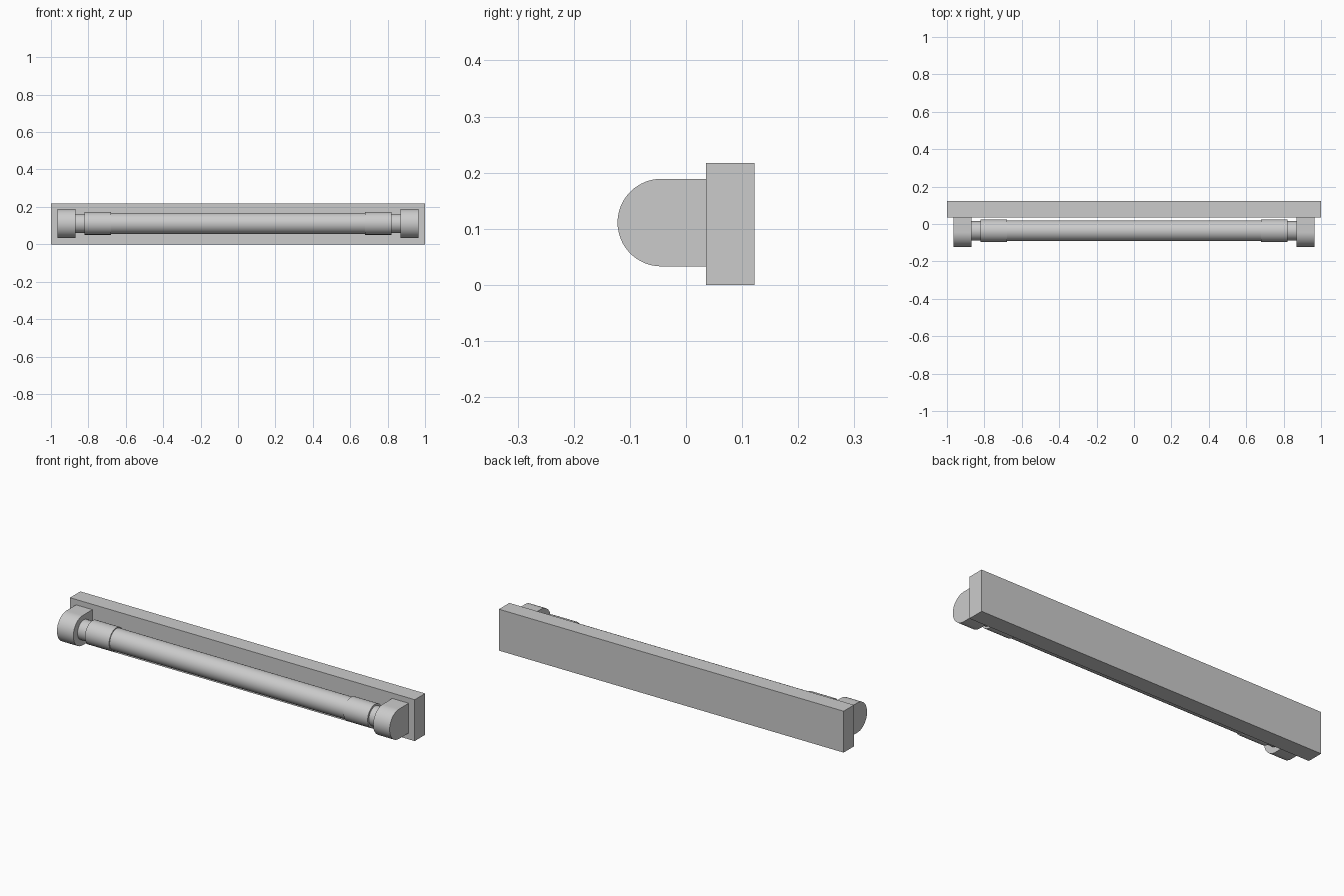
import bpy, bmesh, math

if "Cube" in bpy.data.objects:
    bpy.data.objects.remove(bpy.data.objects["Cube"])

AXIS_Y, AXIS_Z = -0.036, 0.112   # lamp tube axis


def finish(name, bm, smooth=False):
    bmesh.ops.recalc_face_normals(bm, faces=bm.faces)
    mesh = bpy.data.meshes.new(name)
    bm.to_mesh(mesh)
    bm.free()
    obj = bpy.data.objects.new(name, mesh)
    bpy.context.collection.objects.link(obj)
    if smooth:
        bpy.ops.object.select_all(action='DESELECT')
        obj.select_set(True)
        bpy.context.view_layer.objects.active = obj
        bpy.ops.object.shade_smooth_by_angle(angle=math.radians(30))
    return obj


def prism_x(name, points, x0, x1):
    """Extrude a closed (y, z) profile along x."""
    bm = bmesh.new()
    face = bm.faces.new([bm.verts.new((x0, y, z)) for y, z in points])
    ext = bmesh.ops.extrude_face_region(bm, geom=[face])
    verts = [v for v in ext['geom'] if isinstance(v, bmesh.types.BMVert)]
    bmesh.ops.translate(bm, verts=verts, vec=(x1 - x0, 0, 0))
    return finish(name, bm, smooth=len(points) > 4)


def arc(cy, cz, r, start, end, n):
    angles = [math.radians(start + (end - start) * i / n) for i in range(n + 1)]
    return [(cy + r * math.cos(a), cz + r * math.sin(a)) for a in angles]


def rod(name, r, x0, x1):
    return prism_x(name, arc(AXIS_Y, AXIS_Z, r, 0, 360, 48)[:-1], x0, x1)


# Mounting plate at the back
prism_x("back_plate", [(0.036, 0), (0.122, 0), (0.122, 0.217), (0.036, 0.217)], -1, 1)

# Glass tube
rod("lamp_tube", 0.056, -0.69, 0.69)

# Sleeves, necks and D-shaped holders at both ends
holder = [(0.036, 0.189)] + arc(-0.044, 0.111, 0.078, 90, 270, 32) + [(0.036, 0.033)]
for side, s in (("left", -1), ("right", 1)):
    rod(f"sleeve_{side}", 0.061, s * 0.68, s * 0.82)
    rod(f"neck_{side}", 0.051, s * 0.815, s * 0.875)
    prism_x(f"holder_{side}", holder, s * 0.87, s * 0.965)
